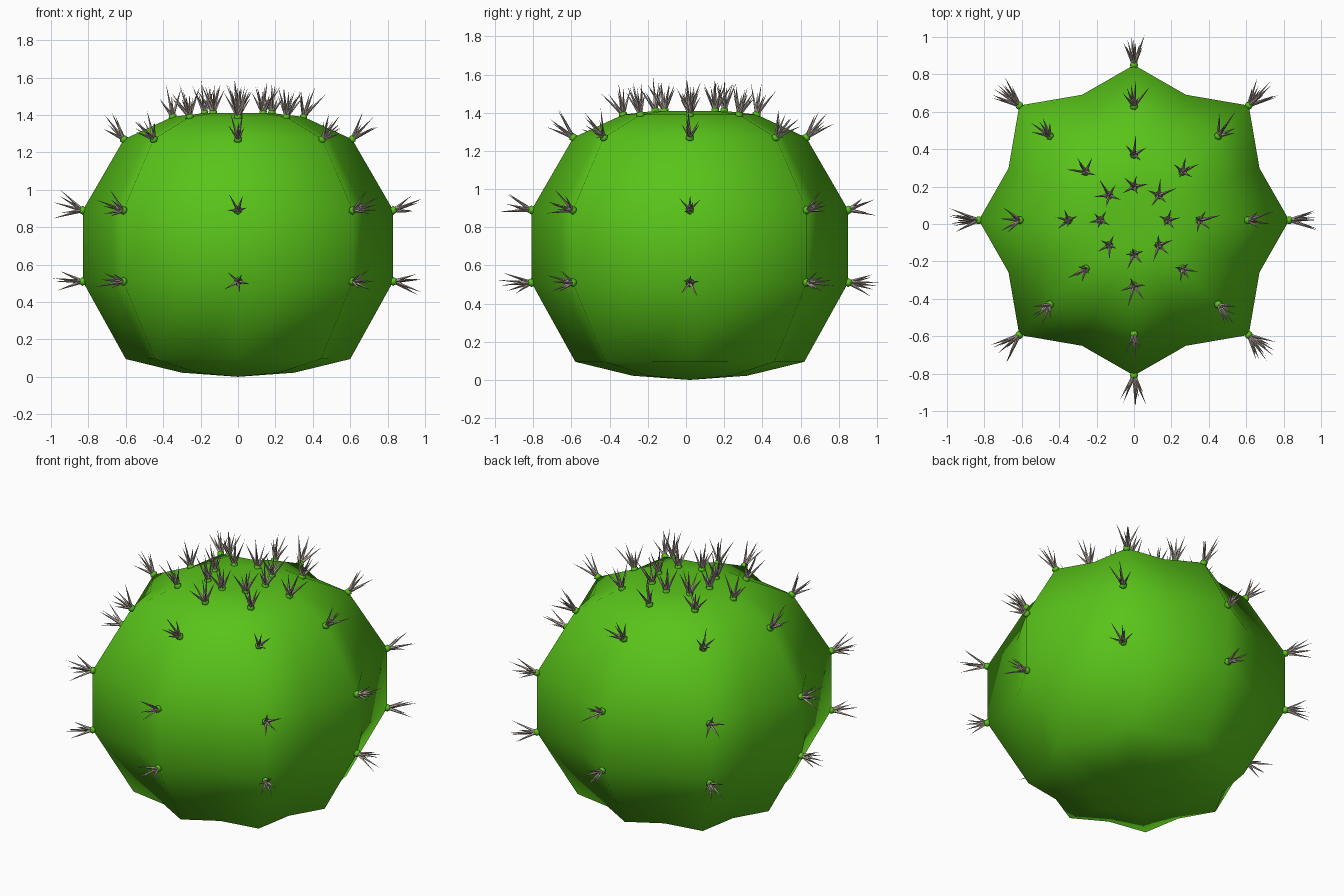
import bpy, bmesh, math, random
from mathutils import Vector

if "Cube" in bpy.data.objects:
    bpy.data.objects.remove(bpy.data.objects["Cube"])

random.seed(4)
CY = 0.02  # body centre is slightly off because of the spines
RIBS = 8
# (ridge radius, height) from below to above, between the two poles
PROFILE = [(0.30, 0.022), (0.60, 0.095), (0.83, 0.51), (0.83, 0.89),
           (0.61, 1.27), (0.35, 1.39), (0.18, 1.41)]
BOTTOM, TOP = 0.0, 1.40


def material(name, color):
    m = bpy.data.materials.new(name)
    m.diffuse_color = (*color, 1)
    m.use_nodes = True
    m.node_tree.nodes["Principled BSDF"].inputs["Base Color"].default_value = m.diffuse_color
    return m


def finish(bm, name, mat, smooth):
    bmesh.ops.recalc_face_normals(bm, faces=bm.faces)
    me = bpy.data.meshes.new(name)
    bm.to_mesh(me)
    bm.free()
    me.materials.append(mat)
    for p in me.polygons:
        p.use_smooth = smooth
    ob = bpy.data.objects.new(name, me)
    bpy.context.collection.objects.link(ob)
    return ob


def rib_point(r, z, k):
    # even steps are ridges, odd steps are the valleys between them
    a = math.pi * k / RIBS
    if k % 2:
        r *= 0.875
    elif k % 4 == 2:
        r *= 1.045
    return Vector((r * math.cos(a), r * math.sin(a) + CY, z))


green = material("cactus_green", (0.10, 0.55, 0.01))
spine_grey = material("spine_grey", (0.42, 0.36, 0.32))

# Ribbed barrel body
bm = bmesh.new()
n = RIBS * 2
rings = [[bm.verts.new(rib_point(r, z, k)) for k in range(n)] for r, z in PROFILE]
for lo, hi in zip(rings, rings[1:]):
    for k in range(n):
        j = (k + 1) % n
        bm.faces.new((lo[k], lo[j], hi[j], hi[k]))
for ring, z in ((rings[0], BOTTOM), (rings[-1], TOP)):
    pole = bm.verts.new((0, CY, z))
    for k in range(n):
        bm.faces.new((ring[k], ring[(k + 1) % n], pole))
finish(bm, "cactus_body", green, True)

# Areoles and spine clusters along every ridge
buds, spines = bmesh.new(), bmesh.new()


def add_spine(base, direction, length, radius):
    q = direction.to_track_quat('Z', 'Y')
    ring = [spines.verts.new(base + q @ Vector((radius * math.cos(t), radius * math.sin(t), 0)))
            for t in (0, math.pi / 2, math.pi, 3 * math.pi / 2)]
    tip = spines.verts.new(base + direction * length)
    for i in range(4):
        spines.faces.new((ring[i], ring[(i + 1) % 4], tip))
    spines.faces.new(ring[::-1])


# outward tilt above the horizon for each row of areoles
for (r, z), tilt in zip(PROFILE[2:], (-2, 15, 45, 75, 85)):
    for k in range(0, n, 2):
        p = rib_point(r, z, k)
        a, e = math.pi * k / RIBS, math.radians(tilt)
        normal = Vector((math.cos(e) * math.cos(a), math.cos(e) * math.sin(a), math.sin(e)))
        bud = bmesh.ops.create_icosphere(buds, subdivisions=1, radius=0.024)
        bmesh.ops.translate(buds, verts=bud['verts'], vec=p)
        q = normal.to_track_quat('Z', 'Y')
        turn = random.uniform(0, 6.28)
        for i in range(6):
            t = turn + i * math.tau / 5
            s = math.radians(random.uniform(18, 34)) if i < 5 else 0.12
            d = q @ Vector((math.sin(s) * math.cos(t), math.sin(s) * math.sin(t), math.cos(s)))
            length = random.uniform(0.09, 0.165) if i < 5 else random.uniform(0.13, 0.175)
            add_spine(p + d * 0.01, d, length, 0.010)
finish(buds, "areoles", green, True)
finish(spines, "spines", spine_grey, False)
